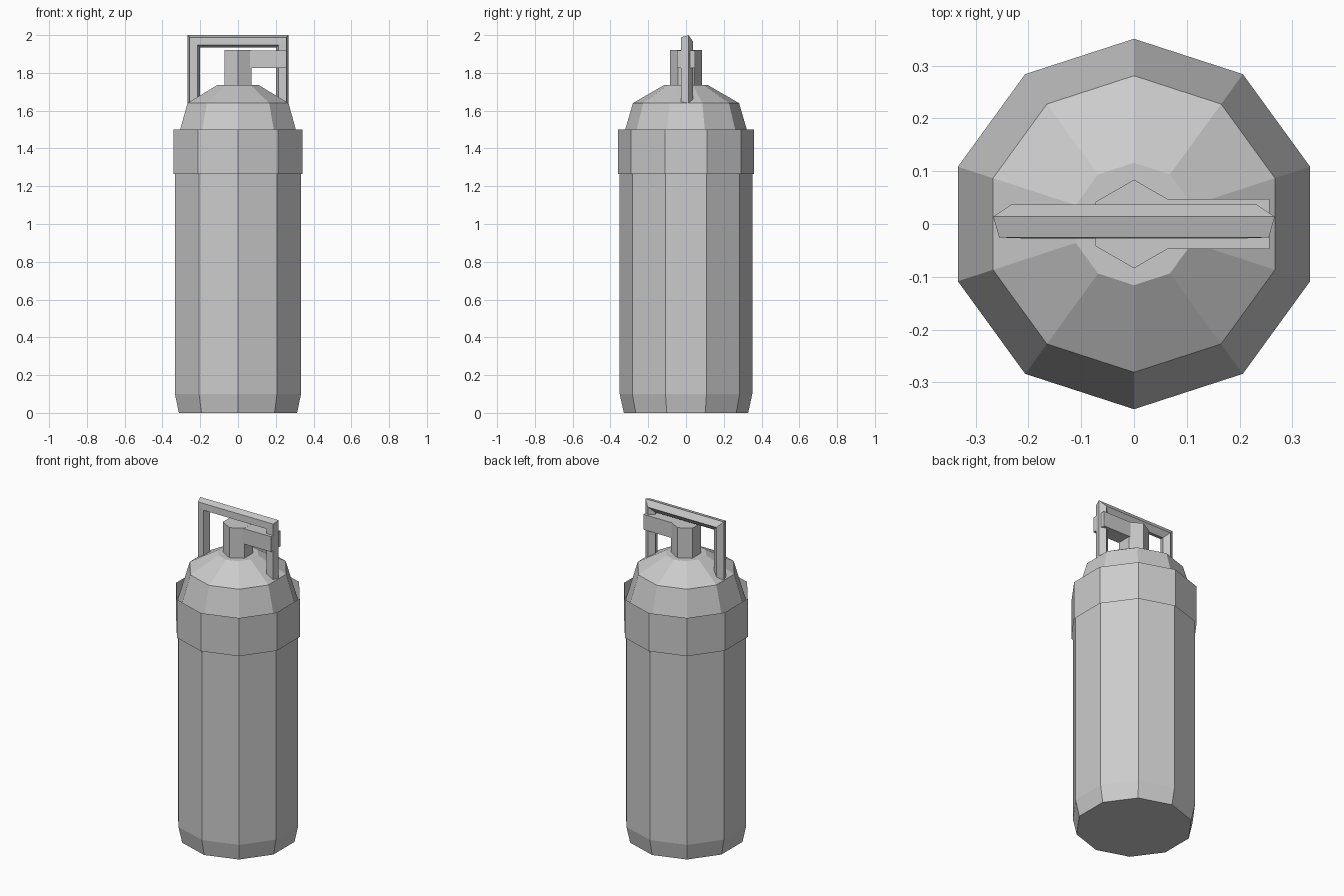
import bpy, bmesh
from math import sin, cos, pi, radians

if "Cube" in bpy.data.objects:
    bpy.data.objects.remove(bpy.data.objects["Cube"])


def build(name, rings, closed=True, bottom=True, top=True):
    """Skin a list of equal-length point rings into a flat-shaded object."""
    bm = bmesh.new()
    loops = [[bm.verts.new(p) for p in ring] for ring in rings]
    n = len(loops[0])
    for a, b in zip(loops, loops[1:]):
        for i in range(n):
            j = (i + 1) % n
            bm.faces.new((a[i], a[j], b[j], b[i]))
    if bottom:
        bm.faces.new(loops[0][::-1])
    if top:
        bm.faces.new(loops[-1])
    if bottom and top:
        bmesh.ops.recalc_face_normals(bm, faces=bm.faces)
    me = bpy.data.meshes.new(name)
    bm.to_mesh(me)
    bm.free()
    ob = bpy.data.objects.new(name, me)
    bpy.context.collection.objects.link(ob)
    return ob


def ring(r, z, sides):
    """Polygon ring with a corner on the y axis."""
    return [(r * cos(pi / 2 + 2 * pi * i / sides),
             r * sin(pi / 2 + 2 * pi * i / sides), z) for i in range(sides)]


# Tank: ten-sided body with chamfered foot and tapered shoulder
profile = [(0.329, 0), (0.351, 0.10), (0.351, 1.40), (0.281, 1.64), (0.116, 1.735)]
build("tank_body", [ring(r, z, 10) for r, z in profile])

# Collar: thin open sleeve standing slightly off the body
build("collar_band", [ring(0.36, 1.265, 10), ring(0.36, 1.5, 10)],
      bottom=False, top=False)

# Valve stem: hexagonal post
build("valve_stem", [ring(0.084, 1.72, 6), ring(0.084, 1.92, 6)])

# Valve outlet: box arm pointing to +x
corners = [(0.03, -0.047), (0.257, -0.047), (0.257, 0.047), (0.03, 0.047)]
build("valve_outlet", [[(x, y, z) for x, y in corners] for z in (1.825, 1.919)])

# Handle: mitred arch of pentagonal bar; section is (y, distance in from outside)
section = [(0.002 + 0.035 * cos(radians(-70 + 72 * k)),
            0.033 + 0.035 * sin(radians(-70 + 72 * k))) for k in range(5)]
path = [(-1, False), (-1, True), (1, True), (1, False)]
build("carry_handle", [[(s * (0.267 - o), y, 2.0 - o if up else 1.637)
                        for y, o in section] for s, up in path])
